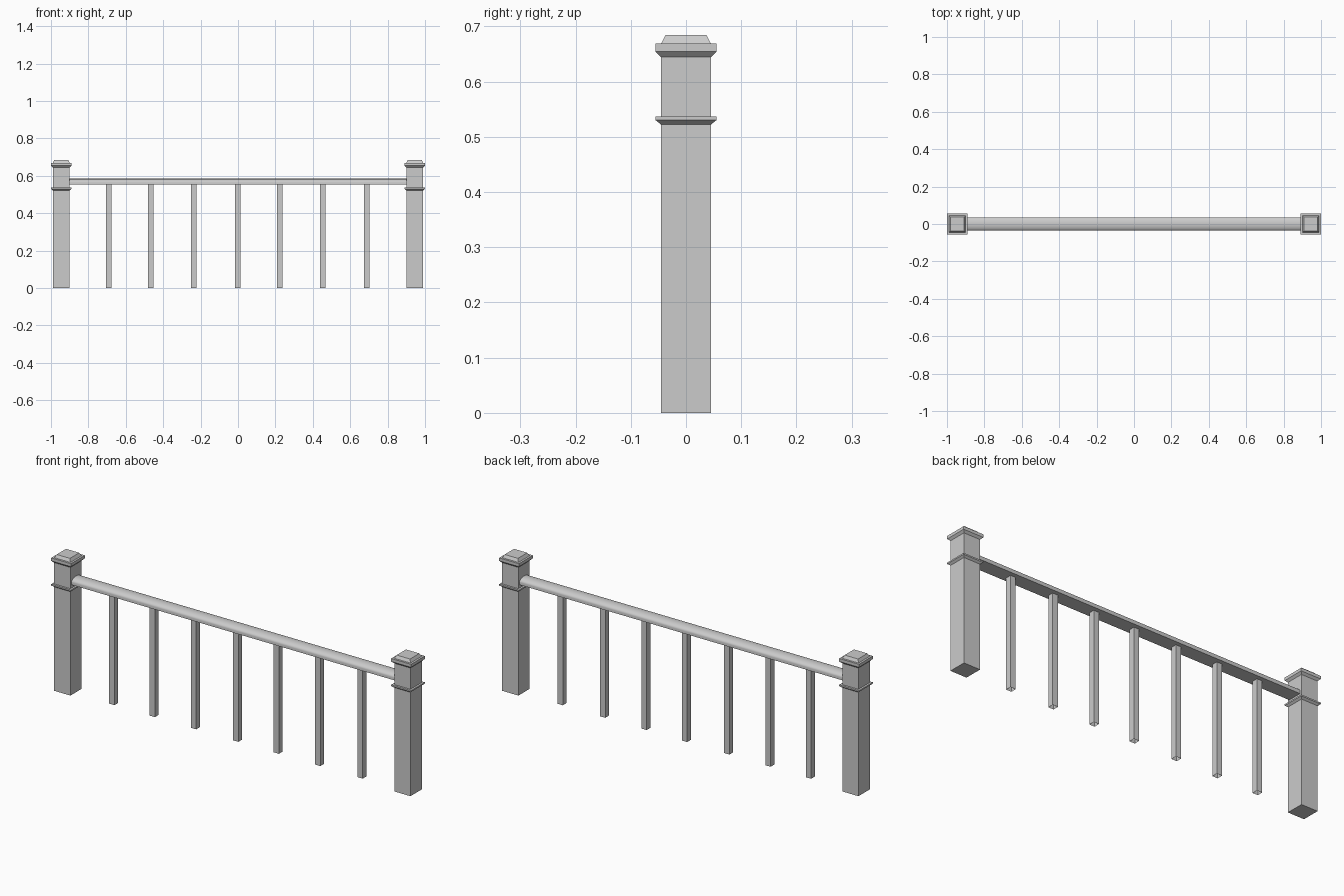
import bpy
import bmesh
from math import radians, sin, cos, pi

old = bpy.data.objects.get("Cube")
if old:
    bpy.data.objects.remove(old, do_unlink=True)

GREY = (0.6, 0.6, 0.6, 1.0)
paint = bpy.data.materials.new("grey paint")
paint.use_nodes = True
paint.diffuse_color = GREY
paint.node_tree.nodes["Principled BSDF"].inputs["Base Color"].default_value = GREY


def loft(name, rings, cap_start=True, cap_end=True):
    """Bridge a list of equal-length point rings into one object."""
    bm = bmesh.new()
    loops = [[bm.verts.new(p) for p in ring] for ring in rings]
    for a, b in zip(loops, loops[1:]):
        for i in range(len(a)):
            j = (i + 1) % len(a)
            bm.faces.new((a[i], a[j], b[j], b[i]))
    if cap_start:
        bm.faces.new(loops[0][::-1])
    if cap_end:
        bm.faces.new(loops[-1])
    bmesh.ops.recalc_face_normals(bm, faces=bm.faces)
    mesh = bpy.data.meshes.new(name)
    bm.to_mesh(mesh)
    bm.free()
    mesh.materials.append(paint)
    obj = bpy.data.objects.new(name, mesh)
    bpy.context.collection.objects.link(obj)
    return obj


def square(x, half, z):
    return [(x + sx * half, sy * half, z)
            for sx, sy in ((-1, -1), (1, -1), (1, 1), (-1, 1))]


# Square posts with a collar and a bevelled cap: (half width, height)
POST_X = 0.945
post_profile = [
    (0.045, 0), (0.045, 0.522), (0.055, 0.530), (0.055, 0.537),
    (0.045, 0.537), (0.045, 0.644), (0.055, 0.654), (0.055, 0.669),
    (0.045, 0.669), (0.037, 0.684),
]
for side, x in (("left", POST_X), ("right", -POST_X)):
    loft(side + "_post", [square(x, h, z) for h, z in post_profile])

# Handrail with a flat underside and a rounded top
RAIL_HALF, RAIL_LOW, RAIL_MID, RAIL_TOP = 0.036, 0.553, 0.566, 0.584
section = [(-RAIL_HALF, RAIL_LOW), (RAIL_HALF, RAIL_LOW)]
STEPS = 12
for i in range(STEPS + 1):
    a = pi * i / STEPS
    section.append((RAIL_HALF * cos(a), RAIL_MID + (RAIL_TOP - RAIL_MID) * sin(a)))
rail_end = POST_X - 0.045
rail = loft("handrail", [[(x, y, z) for y, z in section] for x in (-rail_end, rail_end)])
bpy.context.view_layer.objects.active = rail
rail.select_set(True)
bpy.ops.object.shade_smooth_by_angle(angle=radians(40))
rail.select_set(False)

# Balusters, open at both ends
for n, x in enumerate((-0.691, -0.466, -0.237, -0.002, 0.223, 0.453, 0.689), 1):
    loft(f"baluster_{n}", [square(x, 0.0145, z) for z in (0, RAIL_LOW)],
         cap_start=False, cap_end=False)
